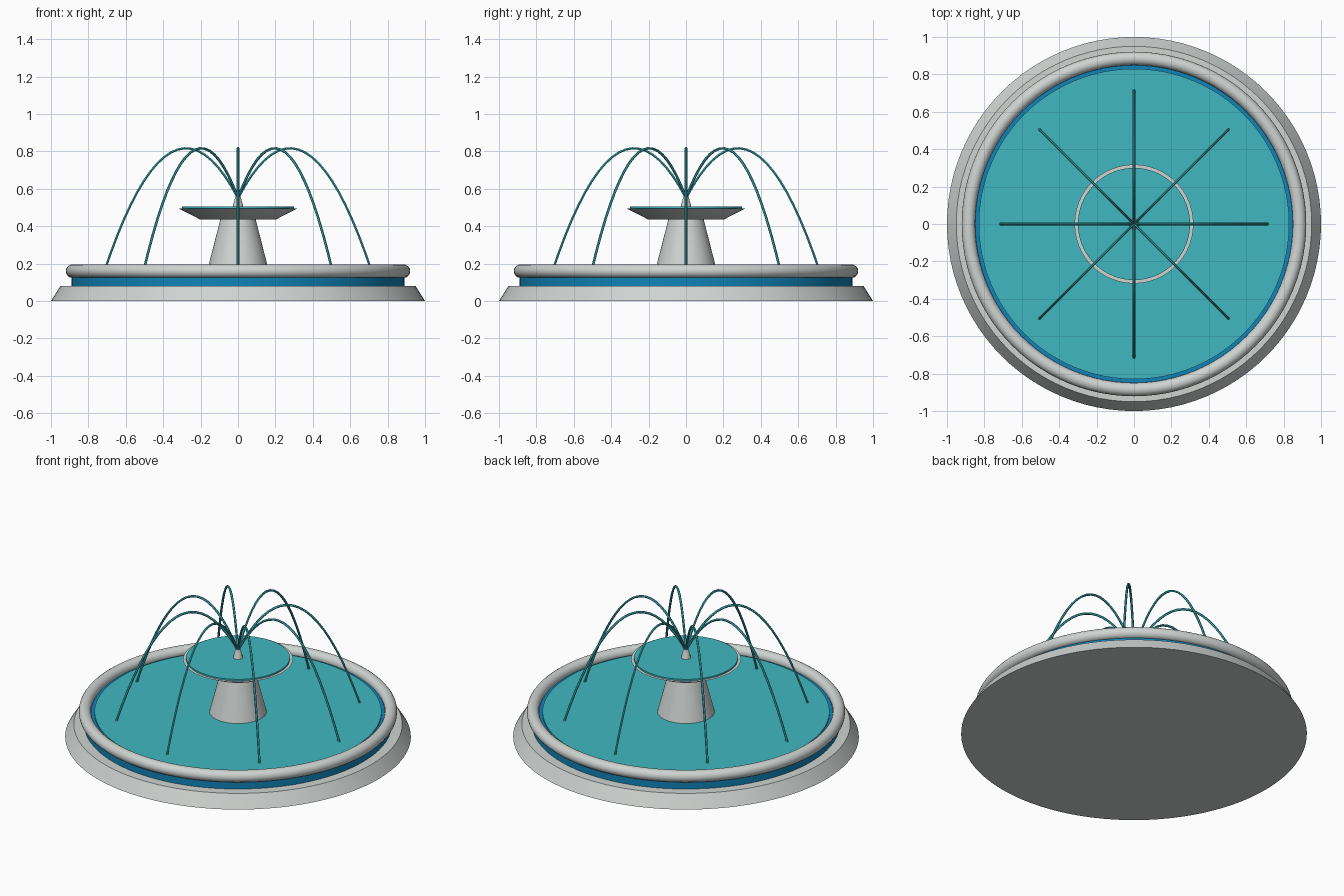
import bpy
import math

cube = bpy.data.objects.get("Cube")
if cube:
    bpy.data.objects.remove(cube, do_unlink=True)


def material(name, rgb):
    mat = bpy.data.materials.new(name)
    mat.use_nodes = True
    mat.diffuse_color = (*rgb, 1)
    mat.node_tree.nodes["Principled BSDF"].inputs["Base Color"].default_value = (*rgb, 1)
    return mat


STONE = material("pale stone", (0.62, 0.66, 0.64))
TILE = material("blue tile", (0.005, 0.23, 0.48))
WATER = material("teal water", (0.05, 0.48, 0.53))


def finish(name, mat):
    obj = bpy.context.object
    obj.name = name
    obj.data.materials.append(mat)
    bpy.ops.object.shade_smooth_by_angle(angle=math.radians(35))
    return obj


def frustum(name, mat, r_low, r_high, z_low, z_high, sides=96):
    bpy.ops.mesh.primitive_cone_add(vertices=sides, radius1=r_low, radius2=r_high,
                                    depth=z_high - z_low,
                                    location=(0, 0, (z_low + z_high) / 2))
    return finish(name, mat)


# Pool: sloped plinth, tiled wall, rounded rim and water
frustum("plinth", STONE, 1.0, 0.95, 0, 0.08)
frustum("pool_wall", TILE, 0.89, 0.89, 0.08, 0.15)
frustum("pool_water", WATER, 0.83, 0.83, 0.15, 0.16)
bpy.ops.mesh.primitive_torus_add(major_radius=0.885, minor_radius=0.036,
                                 major_segments=96, minor_segments=16,
                                 location=(0, 0, 0.16))
finish("pool_rim", STONE)

# Centrepiece: pedestal, bowl, bowl water and nozzle
frustum("pedestal", STONE, 0.168, 0.095, 0.15, 0.435, 64)
frustum("bowl", STONE, 0.2, 0.318, 0.435, 0.495, 64)
frustum("bowl_water", WATER, 0.3, 0.3, 0.495, 0.505, 64)
frustum("nozzle", STONE, 0.028, 0.014, 0.505, 0.56, 24)

# Water jets: parabolic arcs falling into the pool
JETS, STEPS = 8, 20
START_Z, PEAK_Z, PEAK_R, END_R = 0.55, 0.817, 0.278, 0.718
drop = (PEAK_Z - START_Z) / PEAK_R ** 2
for j in range(JETS):
    angle = j * math.tau / JETS
    curve = bpy.data.curves.new("water_jet", "CURVE")
    curve.dimensions = "3D"
    curve.bevel_depth = 0.007
    curve.bevel_resolution = 1
    curve.use_fill_caps = True
    spline = curve.splines.new("POLY")
    spline.points.add(STEPS)
    for i, point in enumerate(spline.points):
        r = END_R * i / STEPS
        z = PEAK_Z - drop * (r - PEAK_R) ** 2
        point.co = (r * math.cos(angle), r * math.sin(angle), z, 1)
    jet = bpy.data.objects.new(f"water_jet_{j + 1}", curve)
    bpy.context.collection.objects.link(jet)
    bpy.ops.object.select_all(action="DESELECT")
    jet.select_set(True)
    bpy.context.view_layer.objects.active = jet
    bpy.ops.object.convert(target="MESH")
    finish(f"water_jet_{j + 1}", WATER)
